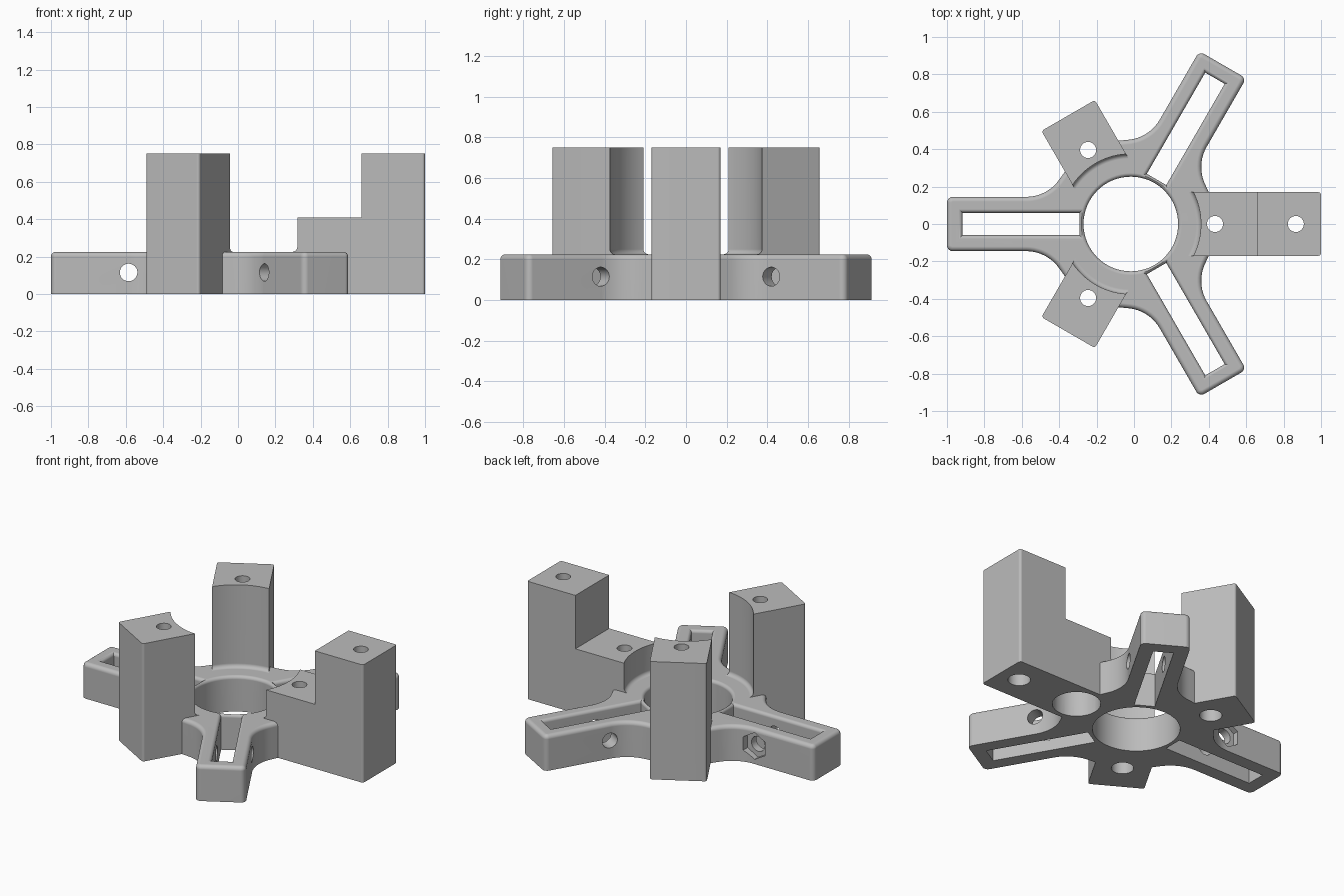
import bpy, bmesh
from math import sin, cos, pi, radians, sqrt, atan2
from mathutils import Matrix, Vector

if "Cube" in bpy.data.objects:
    bpy.data.objects.remove(bpy.data.objects["Cube"])

CENTRE = -0.017                 # hub axis on x
PLATE_H = 0.225
ARM_L, ARM_W = 0.983, 0.145     # arm reach and half width
HUB_R, FILLET = 0.45, 0.217
ARMS, POSTS = (60, 180, 300), (0, 120, 240)

grey = bpy.data.materials.new("light_grey")
grey.diffuse_color = (0.5, 0.5, 0.5, 1)
grey.use_nodes = True
grey.node_tree.nodes["Principled BSDF"].inputs["Base Color"].default_value = (0.5, 0.5, 0.5, 1)


def placed(angle):
    return Matrix.Translation((CENTRE, 0, 0)) @ Matrix.Rotation(radians(angle), 4, "Z")


def arc(cx, cy, r, a0, a1, n):
    return [(cx + r * cos(a0 + (a1 - a0) * i / n), cy + r * sin(a0 + (a1 - a0) * i / n))
            for i in range(n + 1)]


def loft(name, layers, matrix):
    """Closed solid through (outline, z) layers with equal point counts."""
    bm = bmesh.new()
    rings = [[bm.verts.new(matrix @ Vector((x, y, z))) for x, y in pts] for pts, z in layers]
    n = len(rings[0])
    for low, high in zip(rings, rings[1:]):
        for i in range(n):
            j = (i + 1) % n
            bm.faces.new((low[i], low[j], high[j], high[i]))
    bm.faces.new(rings[0][::-1])
    bm.faces.new(rings[-1])
    bmesh.ops.recalc_face_normals(bm, faces=bm.faces)
    mesh = bpy.data.meshes.new(name)
    bm.to_mesh(mesh)
    bm.free()
    mesh.materials.append(grey)
    ob = bpy.data.objects.new(name, mesh)
    bpy.context.collection.objects.link(ob)
    return ob


def combine(target, tool, operation="DIFFERENCE"):
    mod = target.modifiers.new("join", "BOOLEAN")
    mod.object, mod.operation, mod.solver = tool, operation, "EXACT"
    bpy.context.view_layer.objects.active = target
    bpy.ops.object.modifier_apply(modifier=mod.name)
    bpy.data.objects.remove(tool)


def rounding(f, steps=6):
    """Offsets and heights of a quarter round at the plate's top edge."""
    return [(f * (1 - cos(i * pi / 2 / steps)), PLATE_H - f + f * sin(i * pi / 2 / steps))
            for i in range(steps + 1)]


def circle(r, cx=0, n=32):
    return arc(cx, 0, r, 0, 2 * pi * (n - 1) / n, n - 1)


def box(x0, x1, w):
    return [(x0, -w), (x1, -w), (x1, w), (x0, w)]


def tip(x, w, corner, d=0):
    """Rounded end of an arm or post, from its -y side to its +y side."""
    cx, cy, r = x - corner, w - corner, corner - d
    return arc(cx, -cy, r, -pi / 2, 0, 4) + arc(cx, cy, r, 0, pi / 2, 4)


def plate_outline(d):
    """Three arms blended into the hub, shrunk inwards by d."""
    fy = ARM_W + FILLET
    fx = sqrt((HUB_R + FILLET) ** 2 - fy ** 2)
    t = atan2(fy, fx)
    r = FILLET + d
    pts = []
    for a in ARMS:
        local = arc(fx, -fy, r, pi - t, pi / 2, 10)
        local += tip(ARM_L, ARM_W, 0.03, d)
        local += arc(fx, fy, r, -pi / 2, t - pi, 10)
        local += arc(0, 0, HUB_R - d, t, radians(120) - t, 10)[1:-1]
        c, s = cos(radians(a)), sin(radians(a))
        pts += [(x * c - y * s, x * s + y * c) for x, y in local]
    return pts


def post_outline(outer, w, inner):
    a = atan2(w, sqrt(inner ** 2 - w ** 2))
    return tip(outer, w, 0.015) + arc(0, 0, inner, a, -a, 14)


# Base plate with rounded top edge
bracket = loft("tripod_bracket", [(plate_outline(0), 0)]
               + [(plate_outline(d), z) for d, z in rounding(0.025)], placed(0))

# Posts with hollow inner faces and a small cove at the foot
INNER, COVE = 0.375, 0.025
for a in POSTS:
    outer, w = (1.017, 0.17) if a == 0 else (0.67, 0.165)
    layers = [(post_outline(outer, w, INNER - COVE), 0.1)]
    for i in range(6):
        t = i * pi / 10
        layers.append((post_outline(outer, w, INNER - COVE * (1 - sin(t))),
                       PLATE_H + COVE * (1 - cos(t))))
    layers.append((post_outline(outer, w, INNER), 0.75))
    layers[0] = (layers[0][0], 0)
    combine(bracket, loft("post", layers, placed(a)), "UNION")

# Step in the long post
combine(bracket, loft("step_cutter", [(box(0.2, 0.677, 0.25), 0.41),
                                      (box(0.2, 0.677, 0.25), 1)], placed(0)))

# Central bore with rounded rim
rim = rounding(0.02)
combine(bracket, loft("bore_cutter", [(circle(0.253, n=64), -0.1)]
                      + [(circle(0.253 + d, n=64), z) for d, z in rim]
                      + [(circle(0.273, n=64), 0.3)], placed(0)))

# Slots and cross bolt holes in the arms
for a in ARMS:
    def slot(d):
        return box(0.275 - d, 0.9 + d, 0.06 + d)
    combine(bracket, loft("slot_cutter", [(slot(0), -0.1)] + [(slot(d), z) for d, z in rim]
                          + [(slot(0.02), 0.3)], placed(a)))
    across = placed(a) @ Matrix.Translation((0.568, 0, 0.115)) @ Matrix.Rotation(pi / 2, 4, "X")
    combine(bracket, loft("bolt_cutter", [(circle(0.047), -0.22), (circle(0.047), 0.22)], across))
    if a == 180:
        # Hexagonal nut pocket on one side
        hexagon = arc(0, 0, 0.085, pi / 2, pi / 2 + 5 * pi / 3, 5)
        combine(bracket, loft("nut_cutter", [(hexagon, 0.11), (hexagon, 0.22)], across))

# Vertical screw holes, each with a wider bore from below: angle, reach, bore radius, bore depth
for a, x, r, depth in ((0, 0.45, 0.14, 0.17), (0, 0.882, 0.065, 0.5),
                       (120, 0.457, 0.065, 0.5), (240, 0.457, 0.065, 0.5)):
    for radius, top in ((r, depth), (0.043, 1)):
        combine(bracket, loft("screw_cutter", [(circle(radius, x), -0.1),
                                               (circle(radius, x), top)], placed(a)))

# Smooth rounds, crisp flats
bpy.ops.object.select_all(action="DESELECT")
bracket.select_set(True)
bpy.context.view_layer.objects.active = bracket
bpy.ops.object.shade_smooth_by_angle(angle=radians(30))
weighted = bracket.modifiers.new("even_shading", "WEIGHTED_NORMAL")
weighted.keep_sharp = True
